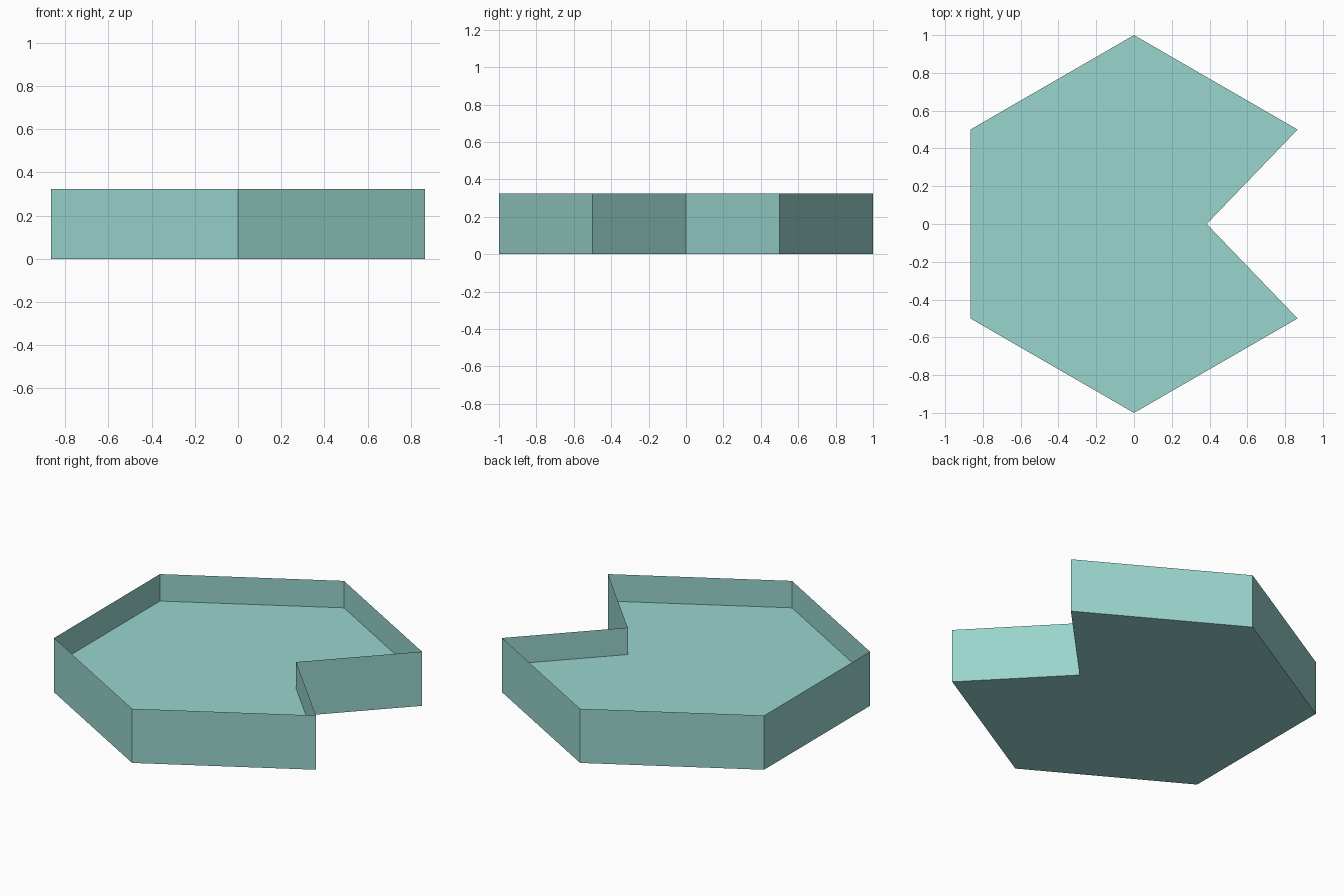
import bpy, bmesh, math

if "Cube" in bpy.data.objects:
    bpy.data.objects.remove(bpy.data.objects["Cube"])

HEIGHT = 0.324   # top of the rim
FLOOR = 0.163    # level of the inner floor

teal = bpy.data.materials.new("pale_teal")
teal.diffuse_color = (0.32, 0.66, 0.61, 1.0)
teal.use_nodes = True
teal.node_tree.nodes["Principled BSDF"].inputs["Base Color"].default_value = teal.diffuse_color

# Pointy-top hexagon outline with a V notch in the right-hand side
outline = [(math.cos(math.radians(a)), math.sin(math.radians(a)))
           for a in range(30, 331, 60)]
outline.append((0.385, 0.0))


def finish(name, bm):
    mesh = bpy.data.meshes.new(name)
    bm.to_mesh(mesh)
    bm.free()
    mesh.materials.append(teal)
    obj = bpy.data.objects.new(name, mesh)
    bpy.context.collection.objects.link(obj)
    return obj


def ring(bm, z):
    return [bm.verts.new((x, y, z)) for x, y in outline]


# Tray shell: flat base and paper-thin outer wall
bm = bmesh.new()
low, high = ring(bm, 0.0), ring(bm, HEIGHT)
bm.faces.new(low[::-1])
n = len(outline)
for i in range(n):
    j = (i + 1) % n
    bm.faces.new((low[i], low[j], high[j], high[i]))
finish("tray_shell", bm)

# Raised floor inside the wall
bm = bmesh.new()
bm.faces.new(ring(bm, FLOOR))
finish("tray_floor", bm)
